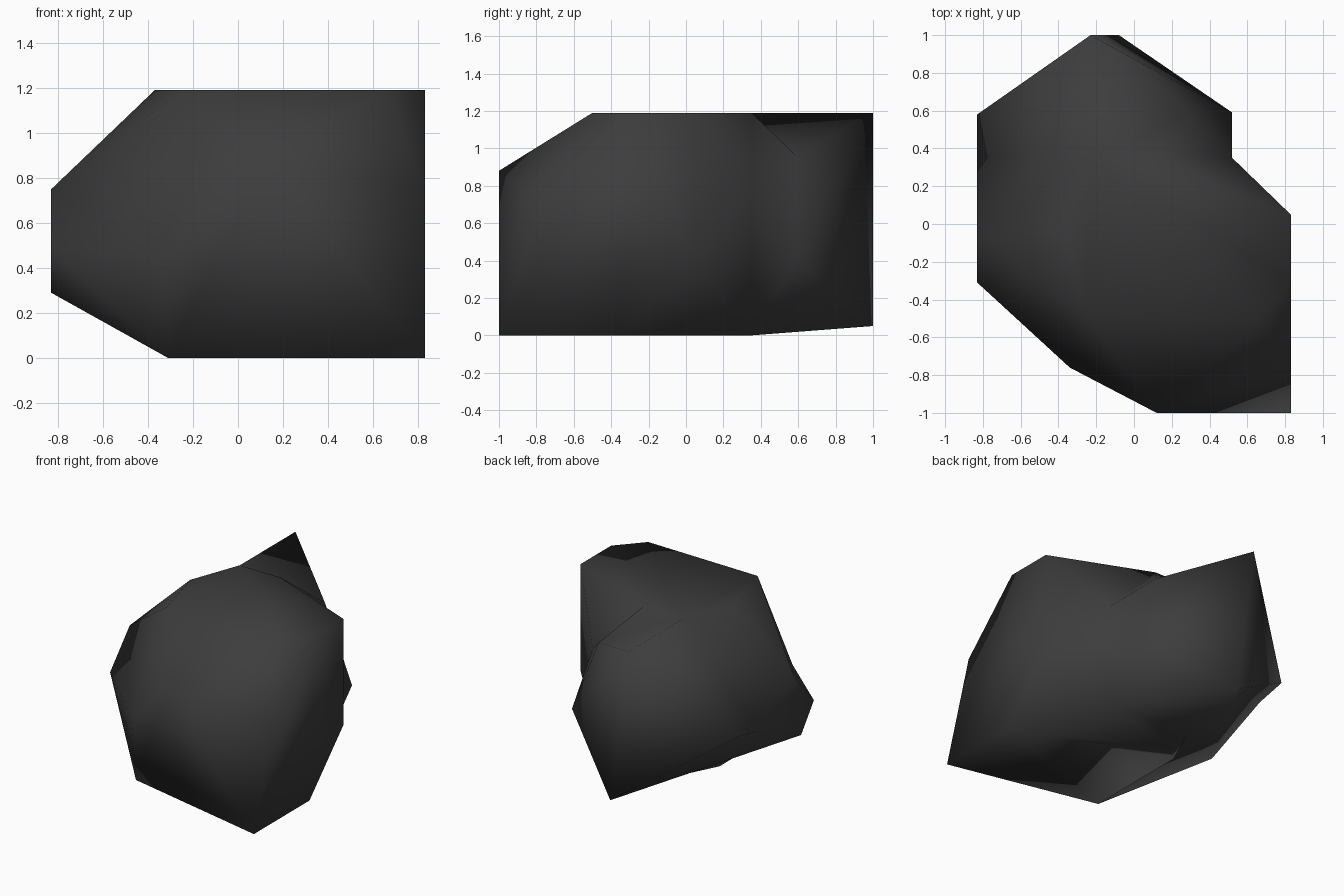
import bpy
import bmesh
from mathutils import Vector

SEAM_Y = 0.35   # plane where the main block meets the rear spur
TOP = 1.19      # height of the flat crown

default_cube = bpy.data.objects.get("Cube")
if default_cube:
    bpy.data.objects.remove(default_cube, do_unlink=True)


def make_material(name, colour):
    material = bpy.data.materials.new(name)
    material.use_nodes = True
    material.diffuse_color = colour
    shader = next(n for n in material.node_tree.nodes if n.type == 'BSDF_PRINCIPLED')
    shader.inputs["Base Color"].default_value = colour
    shader.inputs["Roughness"].default_value = 0.9
    return material


def add_chunk(bm, corners):
    """Wrap a convex chunk around its corners, leaving it open at the seam."""
    verts = [bm.verts.new(corner) for corner in corners]
    hull = bmesh.ops.convex_hull(bm, input=verts)
    spare = {v for v in hull["geom_interior"] + hull["geom_unused"]
             if isinstance(v, bmesh.types.BMVert)}
    bmesh.ops.delete(bm, geom=list(spare), context='VERTS')
    caps = [f for f in bm.faces
            if all(abs(v.co.y - SEAM_Y) < 0.0001 for v in f.verts)]
    bmesh.ops.delete(bm, geom=caps, context='FACES_ONLY')


def turn_ridge(bm, start, end):
    """Turn the ridge between two corners into a shallow hollow."""
    a, b = (min(bm.verts, key=lambda v: (v.co - Vector(p)).length)
            for p in (start, end))
    edge = bm.edges.get((a, b))
    if edge and len(edge.link_faces) == 2:
        bmesh.ops.rotate_edges(bm, edges=[edge])


# Corners that bound the hollows
brow = (-0.25, -0.48, TOP)
lip = (0.12, -1, 0.88)
nose_tip = (-0.83, -0.31, 0.49)
chin = (-0.83, -0.16, 0.29)
left_foot = (-0.31, 0.05, 0)
back_foot = (-0.22, 0.14, 0)
left_waist = (-0.83, SEAM_Y, 0.51)
low_waist = (-0.18, SEAM_Y, 0.01)
saddle = (0.1, SEAM_Y, TOP)
peak = (-0.23, 1, TOP)

# Outline shared by both chunks on the seam plane
seam = [saddle, left_waist, low_waist] + [
    (x, SEAM_Y, z) for x, z in ((-0.23, TOP), (0.52, 0.76), (0.45, 0))]

# Main block: crown, foot, right-hand wall, left-hand nose and front
crown = [brow] + [(x, y, TOP) for x, y in (
    (0.83, 0.05), (0.83, -0.31), (0.66, -0.5), (0.14, -0.48), (-0.37, -0.03))]
foot = [left_foot, back_foot] + [(x, y, 0) for x, y in (
    (0.83, -1), (0.83, -0.35), (-0.31, -0.75))]
wall = [(0.83, 0.05, 0.41), (0.83, -0.77, 0.73)]
nose = [(-0.83, -0.08, 0.75), nose_tip, chin]
front = [lip, (-0.34, -0.76, 0.45)]

# Rear spur: peak, heel and side shoulders
spur = [peak, (-0.08, 1, 0.05), (0.52, 0.59, 0.41),
        (0.3, 0.59, 0.96), (-0.83, 0.58, 0.56)]

bm = bmesh.new()
add_chunk(bm, seam + crown + foot + wall + nose + front)
add_chunk(bm, seam + spur)

# Weld the two chunks into one closed boulder
bmesh.ops.remove_doubles(bm, verts=bm.verts[:], dist=0.001)
bmesh.ops.recalc_face_normals(bm, faces=bm.faces[:])

# Hollows: left brow, under the chin, left flank, and the saddle by the peak
for start, end in ((lip, nose_tip), (brow, nose_tip), (chin, left_foot),
                   (left_waist, low_waist), (left_waist, back_foot),
                   (left_waist, left_foot), (saddle, peak)):
    turn_ridge(bm, start, end)
for face in bm.faces:
    face.smooth = True

mesh = bpy.data.meshes.new("boulder")
bm.to_mesh(mesh)
bm.free()
mesh.materials.append(make_material("dark grey stone", (0.046, 0.046, 0.046, 1)))
boulder = bpy.data.objects.new("boulder", mesh)
bpy.context.collection.objects.link(boulder)
